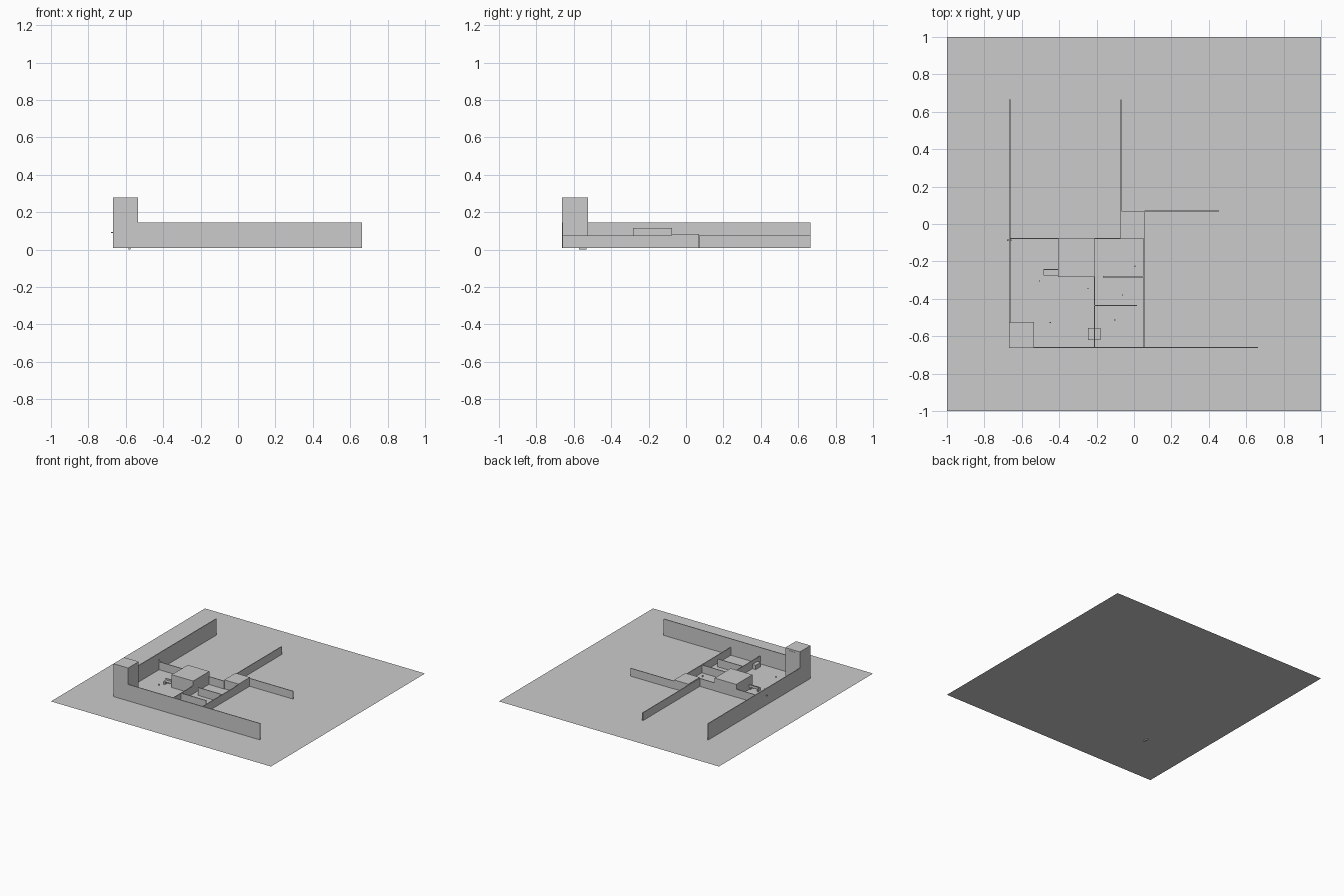
import bpy

G = 0.01   # ground level
T = 0.006  # wall thickness


def box(name, x0, x1, y0, y1, z0, z1):
    bpy.ops.mesh.primitive_cube_add(size=1, location=((x0 + x1) / 2, (y0 + y1) / 2, (z0 + z1) / 2))
    ob = bpy.context.object
    ob.name = name
    ob.scale = (x1 - x0, y1 - y0, z1 - z0)
    bpy.ops.object.transform_apply(location=False, rotation=False, scale=True)
    return ob


def wall_x(name, x0, x1, y, top):
    return box(name, x0, x1, y - T / 2, y + T / 2, G, top)


def wall_y(name, x, y0, y1, top):
    return box(name, x - T / 2, x + T / 2, y0, y1, G, top)


# Ground sheet
bpy.ops.mesh.primitive_plane_add(size=2, location=(0, 0, G))
bpy.context.object.name = "ground_sheet"

# Tall outer walls and corner tower
wall_x("outer_front_wall", -0.665, 0.663, -0.66, 0.145)
wall_y("outer_left_wall", -0.664, -0.663, 0.665, 0.145)
box("corner_tower", -0.668, -0.535, -0.663, -0.525, G, 0.28)
box("tower_window", -0.63, -0.57, -0.526, -0.523, 0.235, 0.265)

# Low inner walls
HI = 0.075
wall_x("back_wall", -0.664, -0.07, -0.078, HI)
wall_y("north_wall", -0.07, -0.078, 0.665, HI)
wall_x("east_wall", 0.055, 0.455, 0.07, HI)
wall_y("right_wall", 0.055, -0.66, -0.078, HI)
wall_y("middle_wall", -0.212, -0.66, -0.28, HI)
wall_x("room_wall_upper", -0.165, 0.055, -0.282, HI)
wall_x("room_wall_lower", -0.21, 0.015, -0.436, HI)

# Solid blocks
box("gatehouse", -0.071, 0.059, -0.077, 0.07, G, 0.083)
box("keep", -0.405, -0.209, -0.283, -0.074, G, 0.115)
box("storage_block", -0.245, -0.18, -0.62, -0.555, G, 0.045)

# Bench beside the keep
box("bench_seat", -0.485, -0.406, -0.275, -0.24, 0.03, 0.037)
box("bench_back", -0.485, -0.406, -0.247, -0.24, 0.037, 0.05)
for i, x in enumerate((-0.485, -0.416)):
    box(f"bench_leg_{i}", x, x + 0.01, -0.272, -0.243, G, 0.03)

# Small markers on the ground
for i, (x, y) in enumerate([(-0.505, -0.305), (-0.448, -0.527), (-0.246, -0.345),
                            (-0.061, -0.38), (0.006, -0.226), (-0.103, -0.513)]):
    box(f"marker_{i}", x - 0.003, x + 0.003, y - 0.003, y + 0.003, G, 0.02)

# Wall peg and underground hatch
box("wall_peg", -0.68, -0.655, -0.09, -0.084, 0.088, 0.094)
box("floor_hatch", -0.585, -0.575, -0.572, -0.532, 0.0, G)
